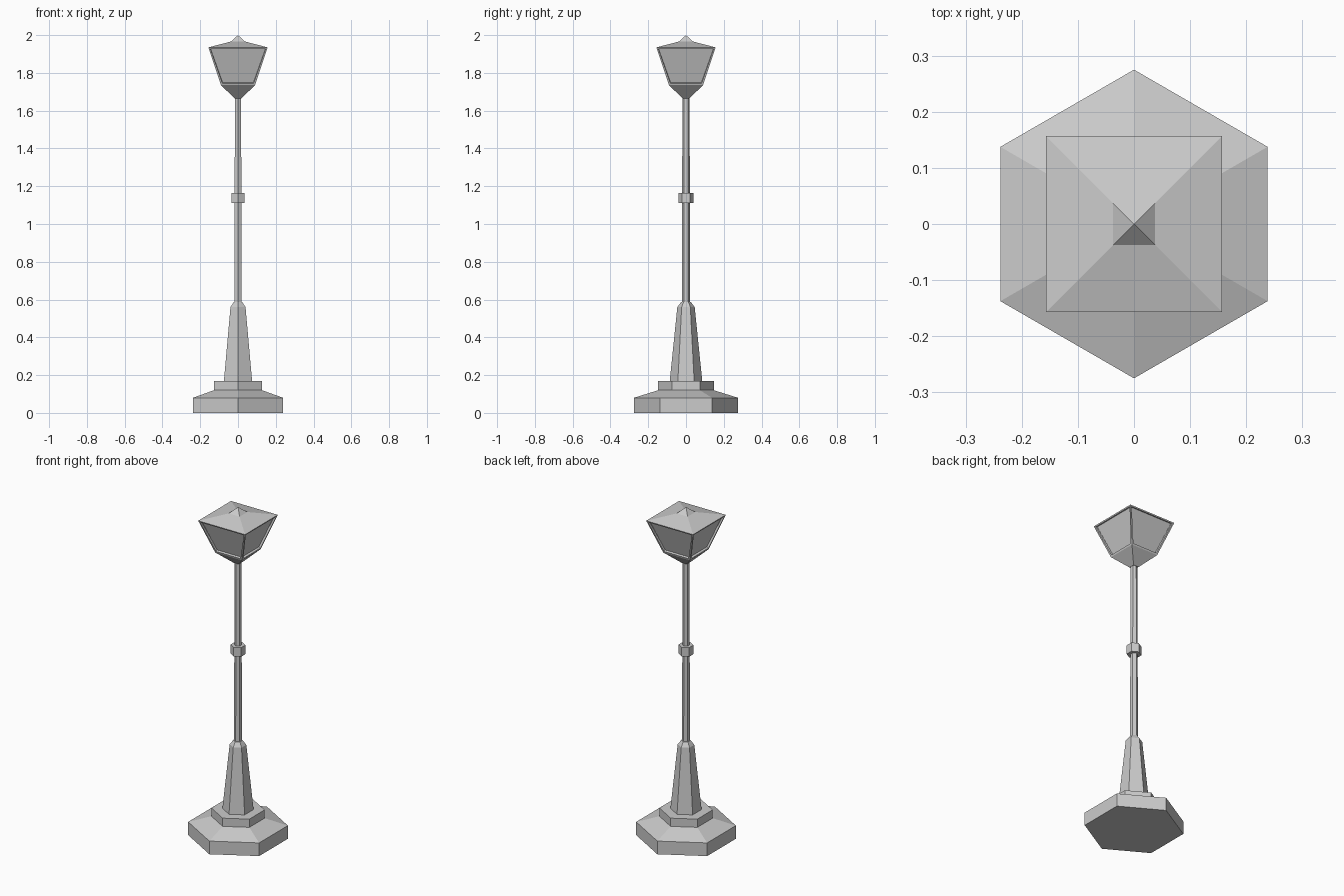
import bpy, bmesh, math

if "Cube" in bpy.data.objects:
    bpy.data.objects.remove(bpy.data.objects["Cube"])


def lathe(name, sides, profile, start):
    """Closed low-poly solid from (corner radius, z) rings; radius 0 makes a tip."""
    bm = bmesh.new()
    rings = []
    for r, z in profile:
        n = 1 if r == 0 else sides
        rings.append([bm.verts.new((r * math.cos(start + i * math.tau / sides),
                                    r * math.sin(start + i * math.tau / sides), z))
                      for i in range(n)])
    for a, b in zip(rings, rings[1:]):
        for i in range(sides):
            j = (i + 1) % sides
            bm.faces.new((a[i], a[j], b[0]) if len(b) == 1 else (a[i], a[j], b[j], b[i]))
    for ring in (rings[0], rings[-1]):
        if len(ring) > 1:
            bm.faces.new(ring)
    bmesh.ops.recalc_face_normals(bm, faces=bm.faces)
    return name, bm


def finish(part):
    name, bm = part
    bm.normal_update()
    mesh = bpy.data.meshes.new(name)
    bm.to_mesh(mesh)
    bm.free()
    obj = bpy.data.objects.new(name, mesh)
    bpy.context.collection.objects.link(obj)
    return obj


HEX = math.pi / 2        # hexagon corners point along y
SQUARE = math.pi / 4     # square sides face x and y
R2 = math.sqrt(2)        # square half-width to corner radius

# Stepped hexagonal foot and tapered pedestal
finish(lathe("base", 6, [(0.275, 0), (0.275, 0.08), (0.147, 0.12), (0.147, 0.17),
                         (0.086, 0.17), (0.046, 0.56), (0.026, 0.587),
                         (0.021, 0.587)], HEX))

# Slender pole and its collar
finish(lathe("pole", 6, [(0.022, 0.58), (0.019, 1.67)], HEX))
finish(lathe("collar", 6, [(0.041, 1.11), (0.041, 1.165)], HEX))

# Square lantern: cup, flared body, roof and finial
lantern = lathe("lantern", 4, [(h * R2, z) for h, z in (
    (0.018, 1.665), (0.09, 1.735), (0.157, 1.935), (0.037, 1.966), (0, 2.0))], SQUARE)

# Recessed glass panes in the four body sides
bm = lantern[1]
bm.normal_update()
panes = [f for f in bm.faces if 1.8 < f.calc_center_median().z < 1.88]
bmesh.ops.inset_individual(bm, faces=panes, thickness=0.013, depth=0)
bmesh.ops.inset_individual(bm, faces=panes, thickness=0.001, depth=-0.012)
finish(lantern)
